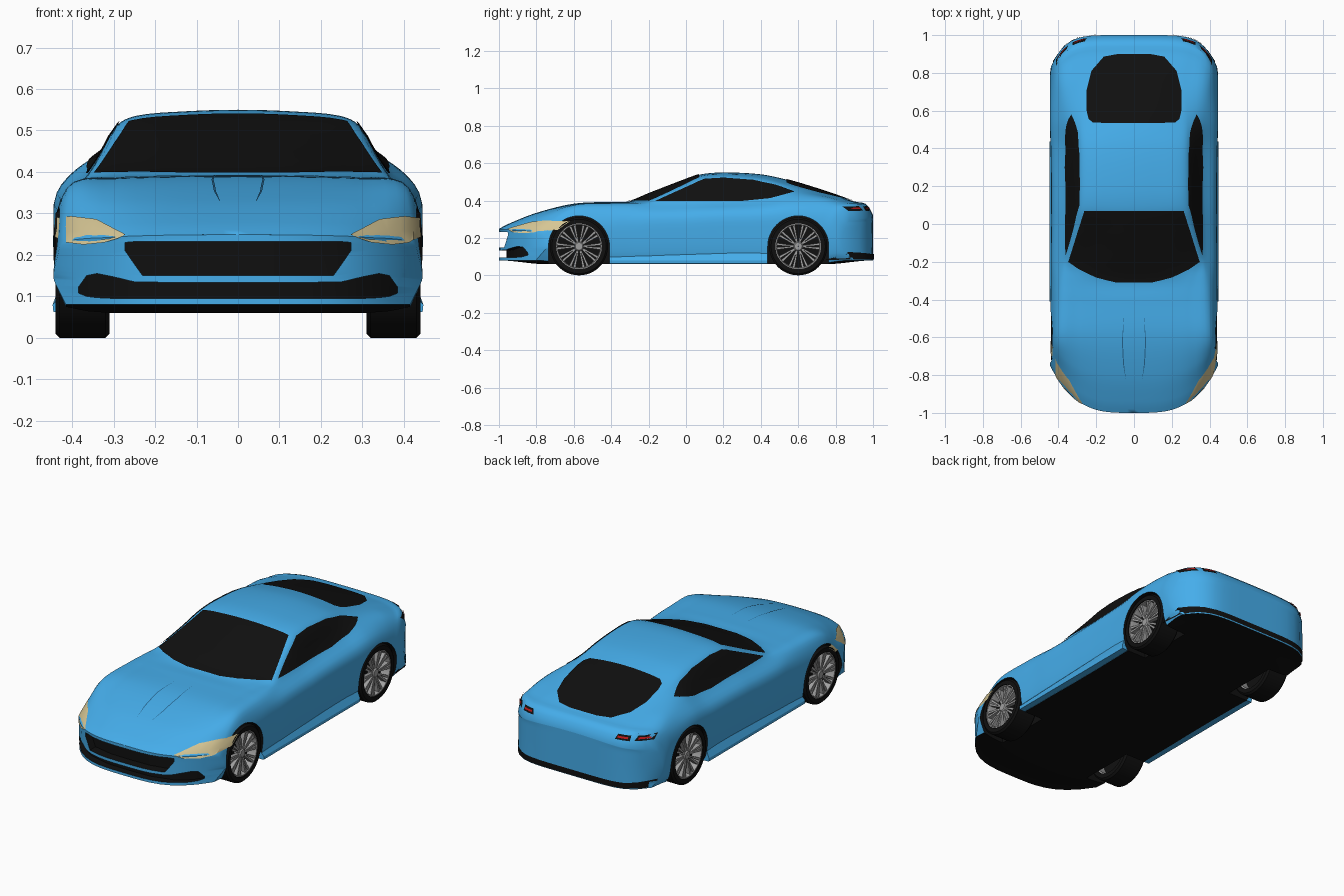
import bpy, bmesh, math
from mathutils import Vector
from mathutils.bvhtree import BVHTree

if "Cube" in bpy.data.objects:
    bpy.data.objects.remove(bpy.data.objects["Cube"])


def material(name, rgb):
    m = bpy.data.materials.new(name)
    m.diffuse_color = (*rgb, 1)
    m.use_nodes = True
    m.node_tree.nodes["Principled BSDF"].inputs["Base Color"].default_value = m.diffuse_color
    return m


BLUE = material("blue_paint", (0.06, 0.42, 0.83))
BLACK = material("black", (0.005, 0.005, 0.005))
BEIGE = material("lamp_beige", (0.68, 0.57, 0.30))
RED = material("lamp_red", (0.5, 0.01, 0.01))
CREASE = material("dark_blue", (0.02, 0.14, 0.3))
METAL = material("rim_grey", (0.35, 0.35, 0.35))


def smooth(me, deg=32):
    for p in me.polygons:
        p.use_smooth = True
    me.set_sharp_from_angle(angle=math.radians(deg))


def make(name, bm, *mats, recalc=True):
    if recalc:
        bmesh.ops.recalc_face_normals(bm, faces=bm.faces)
    me = bpy.data.meshes.new(name)
    bm.to_mesh(me)
    bm.free()
    for m in mats:
        me.materials.append(m)
    smooth(me)
    ob = bpy.data.objects.new(name, me)
    bpy.context.collection.objects.link(ob)
    return ob


def loft(bm, rings, caps=True, wrap=False):
    """Quads between consecutive closed rings of points."""
    vs = [[bm.verts.new(p) for p in r] for r in rings]
    n = len(vs[0])
    pairs = list(zip(vs, vs[1:])) + ([(vs[-1], vs[0])] if wrap else [])
    for a, b in pairs:
        for i in range(n):
            bm.faces.new((a[i], a[(i + 1) % n], b[(i + 1) % n], b[i]))
    if caps:
        bm.faces.new(vs[0])
        bm.faces.new(vs[-1][::-1])


def spline(ts, ps, t):
    """Hermite curve through the points ps at parameters ts."""
    i = max(k for k in range(len(ts) - 1) if k == 0 or ts[k] <= t + 1e-9)

    def tangent(k):
        a, b = max(k - 1, 0), min(k + 1, len(ts) - 1)
        return (ps[b] - ps[a]) / (ts[b] - ts[a])
    h = ts[i + 1] - ts[i]
    u = (t - ts[i]) / h
    return (ps[i] * (2*u**3 - 3*u*u + 1) + tangent(i) * h * (u**3 - 2*u*u + u)
            + ps[i + 1] * (3*u*u - 2*u**3) + tangent(i + 1) * h * (u**3 - u*u))


def ease(t):
    t = min(max(t, 0), 1)
    return t * t * (3 - 2 * t)


def bend(x, s):
    """Rounds nose and tail in plan."""
    u, b = abs(x) / 0.445, ease((abs(s) - 0.5) / 0.5)
    return s + 0.25 * u**3.4 * b if s < 0 else s - 0.18 * u**6 * b


# Body stations: y, half width, shoulder z, belt x z, roof edge x z, centre z
STATIONS = [
    (-1.0, .445, .19, .42, .230, .28, .245, .249), (-.95, .445, .22, .42, .262, .28, .272, .275),
    (-.8, .445, .27, .41, .325, .28, .332, .334), (-.6, .445, .30, .40, .370, .28, .380, .383),
    (-.4, .442, .31, .39, .378, .28, .388, .393), (-.3, .440, .315, .385, .378, .30, .390, .396),
    (-.2, .440, .32, .375, .380, .34, .398, .436), (0, .437, .325, .365, .390, .30, .487, .513),
    (.08, .437, .33, .36, .395, .285, .522, .540), (.2, .437, .335, .355, .40, .28, .532, .550),
    (.4, .440, .34, .355, .41, .275, .518, .540), (.55, .445, .35, .37, .42, .27, .482, .508),
    (.75, .445, .34, .38, .41, .26, .430, .447), (.9, .445, .32, .40, .378, .28, .392, .395),
    (.97, .445, .30, .40, .362, .28, .373, .377), (1.0, .440, .25, .42, .290, .28, .312, .322)]
KEYS = [r[0] for r in STATIONS]
VALS = [Vector(r[1:]) for r in STATIONS]
NX = 16


def half_section(s):
    w, zs, xb, zb, xr, zr, zt = spline(KEYS, VALS, s)
    zf = 0.06 + 0.02 * ease((abs(s) - 0.75) / 0.25)
    V = Vector
    belt, roof, mid = V((xb, zb)), V((xr, zr)), V((xr / 2, zr + 0.75 * (zt - zr)))
    c = [V((w - .03, zf)), V((w - .01, zf + .04)), V((w, zf * .4 + zs * .6)), V((w - .008, zs)),
         belt, roof.lerp(belt, .15), roof.lerp(mid, .25), mid, V((0, zt)), V((-mid.x, mid.y))]
    ts = [0]
    for a, b in zip(c, c[1:]):
        ts.append(ts[-1] + (b - a).length)
    pts = [spline(ts, c, ts[i] + (ts[i + 1] - ts[i]) * k / 4)
           for i in range(len(c) - 2) for k in range(4)]
    return pts + [V((0, zt))]


# Body shell
bm = bmesh.new()
rings = []
for k in range(101):
    s = -1 + k / 50
    half = half_section(s)
    ring = half + [Vector((-p.x, p.y)) for p in half[-2::-1]]
    x0, z0 = half[0]
    ring += [Vector((-x0 * (1 - 2 * j / NX), z0)) for j in range(1, NX)]
    rings.append([(p.x, bend(p.x, s), p.y) for p in ring])
loft(bm, rings, caps=False)
for s in (-1, 1):
    rows = [[bm.verts.new((p.x * (1 - 2 * j / NX), bend(p.x * (1 - 2 * j / NX), s), p.y))
             for j in range(NX + 1)] for p in half_section(s)]
    for a, b in zip(rows, rows[1:]):
        for j in range(NX):
            bm.faces.new((a[j], a[j + 1], b[j + 1], b[j]))
bmesh.ops.remove_doubles(bm, verts=bm.verts, dist=1e-5)
bmesh.ops.recalc_face_normals(bm, faces=bm.faces)
for f in bm.faces:
    f.material_index = int(f.normal.z < -0.7)
shell = BVHTree.FromBMesh(bm)
body = make("car_body", bm, BLUE, BLACK)

# Cutter for wheel arches and front intakes
AXLES, R = (-0.572, 0.6), 0.155
bm = bmesh.new()
for y in AXLES:
    arch = [(y + .163 * math.cos(math.pi * i / 24), R + .163 * math.sin(math.pi * i / 24))
            for i in range(25)] + [(y - .163, -.1), (y + .163, -.1)]
    for sx in (-1, 1):
        loft(bm, [[(sx * x, a, b) for a, b in arch] for x in (.29, .6)])
GRILLE = [(.0, .15, .232), (.12, .15, .232), (.23, .15, .232), (.25, .178, .232), (.272, .21, .23)]
INTAKE = [(.0, .095, .133), (.13, .095, .133), (.25, .095, .135), (.30, .095, .147),
          (.34, .097, .155), (.365, .10, .15), (.385, .108, .122)]
for cols, depth in ((GRILLE, .05), (INTAKE, .04)):
    cols = [(-x, a, b) for x, a, b in cols[:0:-1]] + cols
    loft(bm, [[(x, -1.3, a), (x, -1.3, b), (x, bend(x, -1) + depth, b), (x, bend(x, -1) + depth, a)]
              for x, a, b in cols])
for f in bm.faces:
    f.material_index = 1
cutter = make("arch_and_intake_cutter", bm, BLUE, BLACK)
cutter.hide_render = True
mod = body.modifiers.new("openings", 'BOOLEAN')
mod.object, mod.operation, mod.solver = cutter, 'DIFFERENCE', 'EXACT'
deps = bpy.context.evaluated_depsgraph_get()
cut_mesh = bpy.data.meshes.new_from_object(body.evaluated_get(deps))
body.modifiers.clear()
body.data = cut_mesh
smooth(cut_mesh)
bpy.data.objects.remove(cutter)


def panel(name, outline, view, mat, sx=1, lift=0.004, step=0.03):
    """Flat outline cut into a grid and projected onto the body shell."""
    place = {'top': lambda a, b: (sx * a, b, 2), 'front': lambda a, b: (sx * a, -2, b),
             'back': lambda a, b: (sx * a, 2, b), 'side': lambda a, b: (2 * sx, a, b)}[view]
    ray = Vector({'top': (0, 0, -1), 'front': (0, 1, 0), 'back': (0, -1, 0), 'side': (-sx, 0, 0)}[view])
    bm = bmesh.new()
    bm.faces.new([bm.verts.new(place(a, b)) for a, b in outline])
    for ax in range(3):
        cs = [v.co[ax] for v in bm.verts]
        normal = [float(i == ax) for i in range(3)]
        for k in range(1, int((max(cs) - min(cs)) / step) + 1):
            co = [(min(cs) + k * step - 1e-4) * n for n in normal]
            bmesh.ops.bisect_plane(bm, geom=bm.verts[:] + bm.edges[:] + bm.faces[:],
                                   plane_co=co, plane_no=normal)
    bmesh.ops.triangulate(bm, faces=bm.faces)
    for v in bm.verts:
        hit, n, _, _ = shell.ray_cast(v.co, ray)
        if hit is None:
            hit, n, _, _ = shell.find_nearest(v.co - ray * (v.co.dot(ray)))
        v.co = hit + n * lift
    bm.normal_update()
    if sum((f.normal.dot(ray) * f.calc_area() for f in bm.faces)) > 0:
        bmesh.ops.reverse_faces(bm, faces=bm.faces)
    return make(name, bm, mat, recalc=False)


def sym(half):
    return half + [(-a, b) for a, b in half[::-1]]


# Glass
panel("windshield", sym([(.1, -.308), (.2, -.283), (.29, -.24), (.347, -.2), (.262, .07)]), 'top', BLACK)
panel("rear_window", sym([(.08, .9), (.16, .885), (.225, .81), (.25, .71), (.25, .6), (.24, .555), (.215, .535)]),
      'top', BLACK)
panel("rear_bumper_trim", sym([(.3, .085), (.425, .085), (.425, .125), (.3, .115)]), 'back', BLACK)
for sx, tag in ((1, "right"), (-1, "left")):
    panel("side_window_" + tag, [(-.165, .395), (.3, .395), (.45, .41), (.58, .445), (.48, .482), (.36, .508),
                                 (.2, .52), (.1, .514), (.065, .5)], 'side', BLACK, sx)
    # Lamps
    panel("headlight_" + tag, [(.27, .246), (.32, .23), (.37, .225), (.41, .23), (.437, .242), (.437, .288),
                               (.40, .291), (.34, .283)], 'front', BEIGE, sx)
    for i, (a, b) in enumerate(((.25, .325), (.345, .41))):
        panel(f"taillight_{tag}_{i}", [(a, .345), (b, .342), (b, .366), (a + .01, .368)], 'back', BLACK, sx)
        panel(f"taillight_glow_{tag}_{i}", [(a + .012, .353), (b - .01, .351), (b - .01, .358), (a + .012, .36)],
              'back', RED, sx, lift=.007)
    # Bonnet creases
    panel("bonnet_crease_" + tag, [(.052, -.47), (.064, -.62), (.058, -.74), (.042, -.83), (.053, -.74),
                                   (.059, -.62)], 'top', CREASE, sx, lift=.002)
    # Side skirt
    bm = bmesh.new()
    loft(bm, [[(sx * x, y, z) for x, z in ((.39, .06), (.445, .062), (.447, .08), (.43, top), (.39, top))]
              for y, top in ((-.41, .098), (.436, .125))])
    make("side_skirt_" + tag, bm, BLUE)


def lathe(bm, profile, c, sx, n=48):
    loft(bm, [[(c[0] + sx * x, c[1] + r * math.cos(t), c[2] + r * math.sin(t)) for x, r in profile]
              for t in (2 * math.pi * i / n for i in range(n))], caps=False, wrap=True)


# Wheels
TYRE = [(-.065, .122), (-.065, .145), (-.055, R), (.055, R), (.065, .145), (.065, .122)]
RIM = [(-.06, .126), (-.055, .114), (.045, .112), (.06, .117), (.06, .126)]
HUB = [(.02, .001), (.02, .026), (.05, .026), (.056, .02), (.056, .001)]
DISC = [(-.01, .001), (-.01, .113), (.01, .113), (.01, .001)]
for y, end in zip(AXLES, ("front", "rear")):
    for sx, tag in ((1, "right"), (-1, "left")):
        c = (sx * .375, y, R)
        for part, profiles, mat in (("tyre", [TYRE], BLACK), ("wheel_back", [DISC], BLACK),
                                    ("rim", [RIM, HUB], METAL)):
            bm = bmesh.new()
            for p in profiles:
                lathe(bm, p, c, sx)
            if part == "rim":
                for i in range(20):
                    t = 2 * math.pi * (i // 2) / 10 + (i % 2 - .5) * .2
                    d, q = (math.cos(t), math.sin(t)), (-math.sin(t), math.cos(t))
                    loft(bm, [[(c[0] + sx * x, y + r * d[0] + k * w * q[0], R + r * d[1] + k * w * q[1])
                               for x, k in ((.03, -1), (.03, 1), (xo, 1), (xo, -1))]
                              for r, w, xo in ((.018, .003, .05), (.115, .0065, .057))])
            make(f"{part}_{end}_{tag}", bm, mat)
